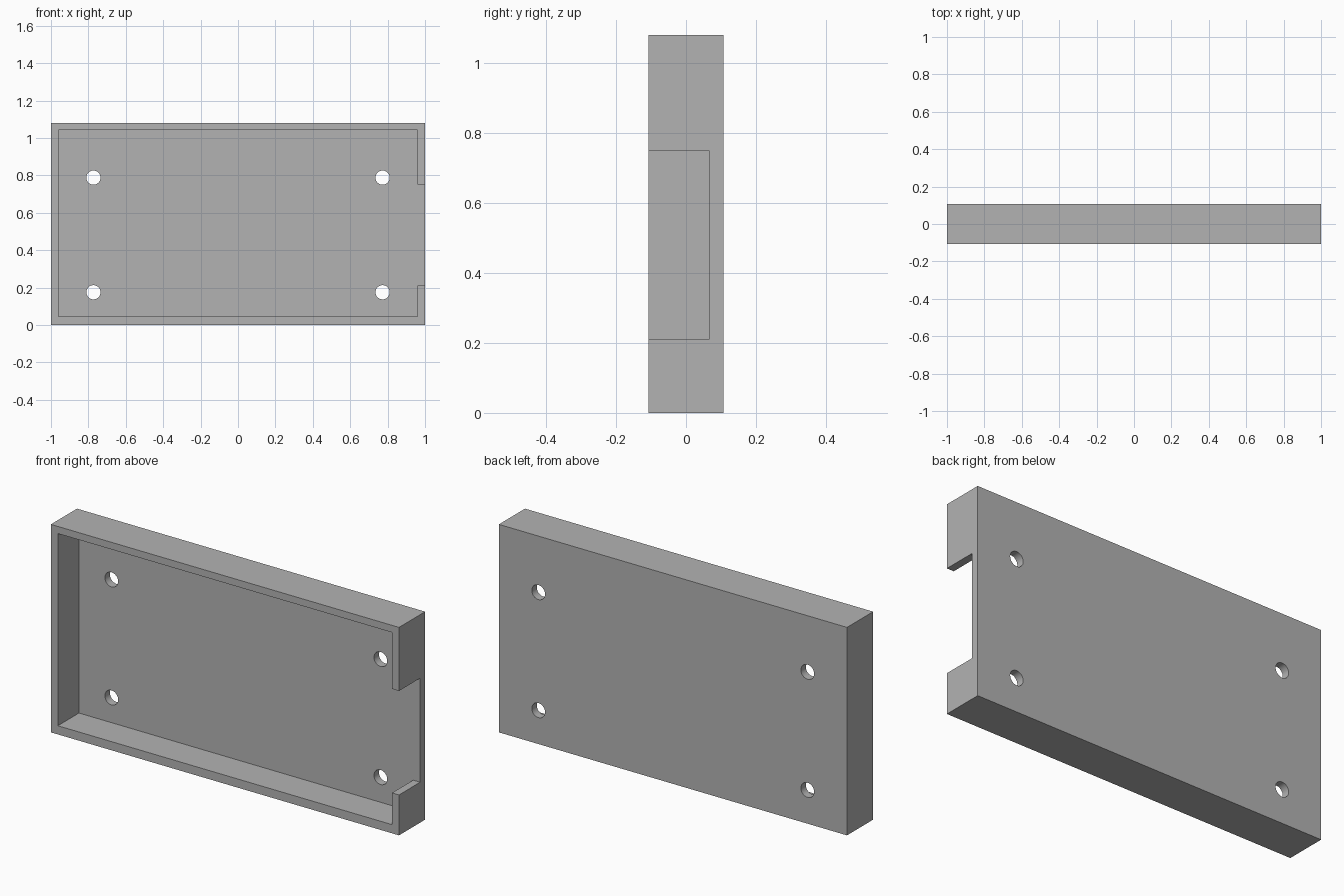
import bpy, bmesh
from mathutils import Matrix, Vector

if "Cube" in bpy.data.objects:
    bpy.data.objects.remove(bpy.data.objects["Cube"], do_unlink=True)

WIDTH, HEIGHT = 2.0, 1.08
FRONT, BACK, FLOOR = -0.107, 0.107, 0.066
INNER_X, INNER_LOW, INNER_HIGH = 0.96, 0.045, 1.043
NOTCH_LOW, NOTCH_HIGH = 0.21, 0.75
HOLE_X, HOLE_HEIGHTS, HOLE_RADIUS = 0.773, (0.175, 0.788), 0.038

grey = bpy.data.materials.new("plain grey")
grey.use_nodes = True
colour = (0.45, 0.45, 0.45, 1)
grey.diffuse_color = colour
grey.node_tree.nodes["Principled BSDF"].inputs["Base Color"].default_value = colour


def make_object(name, bm):
    bmesh.ops.recalc_face_normals(bm, faces=bm.faces)
    mesh = bpy.data.meshes.new(name)
    bm.to_mesh(mesh)
    bm.free()
    mesh.materials.append(grey)
    obj = bpy.data.objects.new(name, mesh)
    bpy.context.collection.objects.link(obj)
    return obj


def extrude_profile(name, points, y0, y1):
    """Solid from an x-z outline, extruded along y."""
    bm = bmesh.new()
    face = bm.faces.new([bm.verts.new((x, y0, z)) for x, z in points])
    result = bmesh.ops.extrude_face_region(bm, geom=[face], use_keep_orig=True)
    moved = [v for v in result["geom"] if isinstance(v, bmesh.types.BMVert)]
    bmesh.ops.translate(bm, verts=moved, vec=Vector((0, y1 - y0, 0)))
    return make_object(name, bm)


def cut(target, cutter):
    mod = target.modifiers.new("cut", "BOOLEAN")
    mod.operation = "DIFFERENCE"
    mod.solver = "EXACT"
    mod.object = cutter
    bpy.context.view_layer.objects.active = target
    bpy.ops.object.modifier_apply(modifier=mod.name)
    bpy.data.objects.remove(cutter, do_unlink=True)


# Outer block
half = WIDTH / 2
tray = extrude_profile("tray_shell", [(-half, 0), (half, 0), (half, HEIGHT), (-half, HEIGHT)], FRONT, BACK)

# Front cavity, running out through the notch in the left side wall
out = half + 0.1
cut(tray, extrude_profile("cavity_cutter", [
    (-INNER_X, INNER_LOW), (INNER_X, INNER_LOW),
    (INNER_X, NOTCH_LOW), (out, NOTCH_LOW),
    (out, NOTCH_HIGH), (INNER_X, NOTCH_HIGH),
    (INNER_X, INNER_HIGH), (-INNER_X, INNER_HIGH)], FRONT - 0.1, FLOOR))

# Four screw holes through the back panel
holes = bmesh.new()
for side in (-1, 1):
    for z in HOLE_HEIGHTS:
        place = Matrix.Translation((side * HOLE_X, BACK, z)) @ Matrix.Rotation(1.5707963, 4, "X")
        bmesh.ops.create_cone(holes, cap_ends=True, segments=32, radius1=HOLE_RADIUS,
                              radius2=HOLE_RADIUS, depth=0.2, matrix=place)
cut(tray, make_object("hole_cutter", holes))

# Round hole walls, crisp edges elsewhere
bpy.ops.object.select_all(action="DESELECT")
tray.select_set(True)
bpy.context.view_layer.objects.active = tray
bpy.ops.object.shade_smooth_by_angle()
